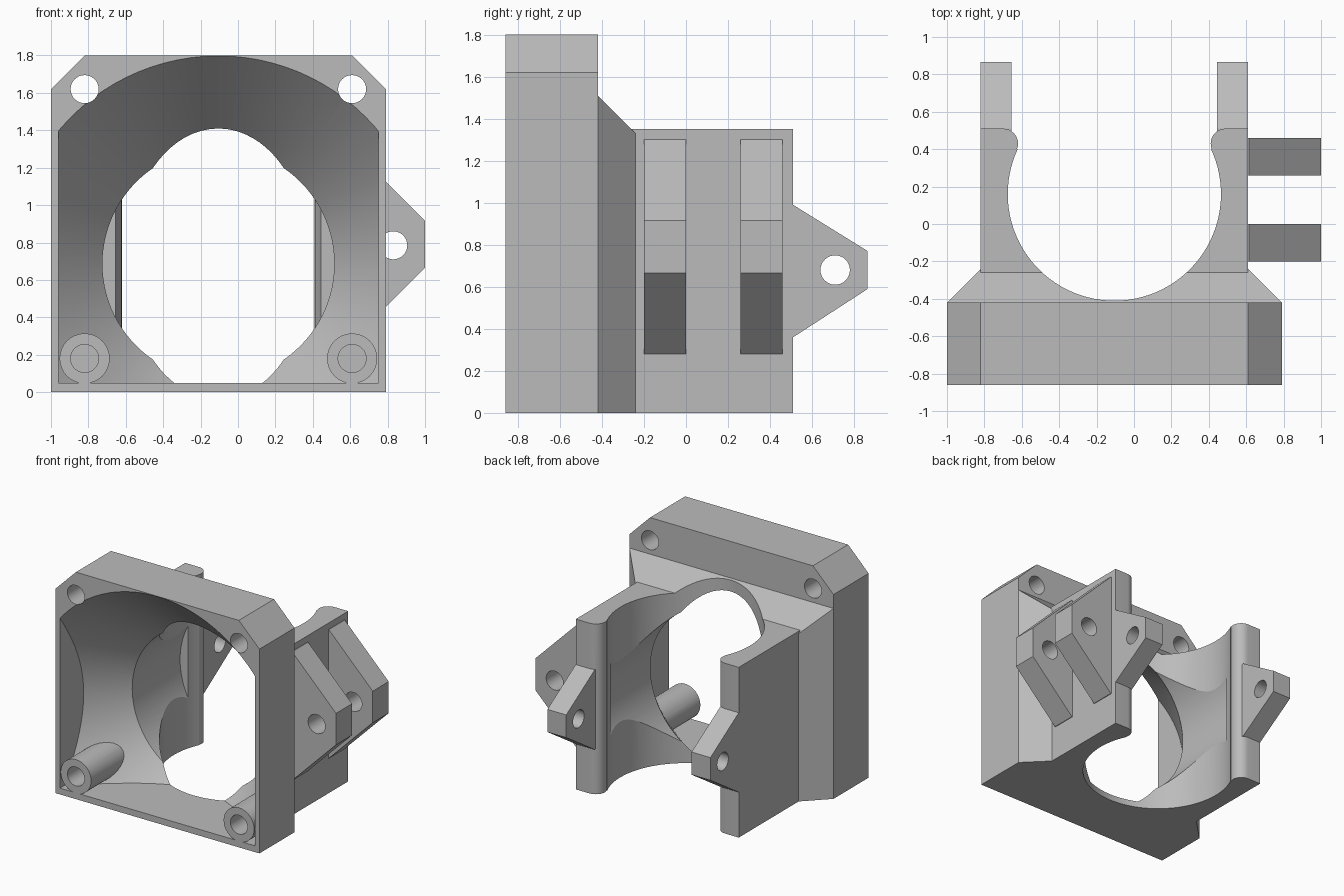
import bpy, bmesh, math
from mathutils import Matrix, Vector

cube = bpy.data.objects.get("Cube")
if cube:
    bpy.data.objects.remove(cube, do_unlink=True)

CX = -0.105            # mirror plane of the duct
CZ = 0.686             # height of the duct axis
FRONT, BACK = -0.86, 0.51
HALF = 0.715           # half width of the rear block

grey = bpy.data.materials.new("plain grey")
grey.use_nodes = True
COLOUR = (0.5, 0.5, 0.5, 1)
grey.diffuse_color = COLOUR
grey.node_tree.nodes["Principled BSDF"].inputs["Base Color"].default_value = COLOUR


def finish(name, bm):
    bmesh.ops.recalc_face_normals(bm, faces=bm.faces[:])
    mesh = bpy.data.meshes.new(name)
    bm.to_mesh(mesh)
    bm.free()
    mesh.materials.append(grey)
    obj = bpy.data.objects.new(name, mesh)
    bpy.context.scene.collection.objects.link(obj)
    return obj


def prism(name, outline, axis, start, end):
    """Extrude a 2D outline along x, y or z."""
    place = {"x": lambda a, b: (start, a, b),
             "y": lambda a, b: (a, start, b),
             "z": lambda a, b: (a, b, start)}[axis]
    bm = bmesh.new()
    face = bm.faces.new([bm.verts.new(place(a, b)) for a, b in outline])
    moved = bmesh.ops.extrude_face_region(bm, geom=[face])["geom"]
    step = Vector([(end - start) if axis == k else 0 for k in "xyz"])
    bmesh.ops.translate(bm, vec=step, verts=[v for v in moved if isinstance(v, bmesh.types.BMVert)])
    return finish(name, bm)


def circle(a, b, r, n=32):
    return [(a + r * math.cos(2 * math.pi * i / n), b + r * math.sin(2 * math.pi * i / n)) for i in range(n)]


def rect(a0, a1, b0, b1):
    return [(a0, b0), (a1, b0), (a1, b1), (a0, b1)]


def combine(target, tool, operation):
    """Apply a boolean and discard the tool."""
    tool.hide_render = True
    mod = target.modifiers.new("combine", "BOOLEAN")
    mod.operation, mod.solver, mod.object = operation, "EXACT", tool
    bpy.context.view_layer.update()
    graph = bpy.context.evaluated_depsgraph_get()
    mesh = bpy.data.meshes.new_from_object(target.evaluated_get(graph))
    target.modifiers.clear()
    target.data = mesh
    bpy.data.objects.remove(tool, do_unlink=True)


# Front plate with chamfered upper corners
W, H, C = 0.895, 1.8, 0.18
body = prism("fan_duct", [(CX - W, 0), (CX + W, 0), (CX + W, H - C), (CX + W - C, H),
                          (CX - W + C, H), (CX - W, H - C)], "y", FRONT, -0.42)

# Tapered collar behind the plate
bm = bmesh.new()
for y, half, top in ((-0.42, W, 1.51), (-0.24, HALF, 1.33)):
    for x, z in rect(CX - half, CX + half, 0, top):
        bm.verts.new((x, y, z))
bmesh.ops.convex_hull(bm, input=bm.verts[:])
combine(body, finish("collar", bm), "UNION")

# Rear block
combine(body, prism("rear_block", rect(CX - HALF, CX + HALF, -0.42, BACK), "z", 0, 1.35), "UNION")

# Funnel that narrows to a round tunnel, with flat sides and floor
bm = bmesh.new()
rings = []
SLOPE = (1.112 - 0.62) / (-0.29 - FRONT)
for y, r in ((FRONT - 0.1, 1.112 + 0.1 * SLOPE), (-0.29, 0.62), (0.31, 0.62)):
    rings.append([bm.verts.new((x, y, z)) for x, z in circle(CX, CZ, r, 96)])
for near, far in zip(rings, rings[1:]):
    for i in range(96):
        bm.faces.new((near[i - 1], near[i], far[i], far[i - 1]))
bm.faces.new(rings[0])
bm.faces.new(rings[-1])
funnel = finish("funnel_cutter", bm)
combine(funnel, prism("funnel_limits", rect(CX - 0.855, CX + 0.855, 0.05, 2.5), "y", -2, 1), "INTERSECT")
combine(body, funnel, "DIFFERENCE")

# Upright round bore and its opening at the back
combine(body, prism("bore_cutter", circle(CX, 0.16, 0.57, 96), "z", -0.2, 2), "DIFFERENCE")
combine(body, prism("gap_cutter", rect(CX - 0.595, CX + 0.595, 0.4, 0.8), "z", -0.2, 2), "DIFFERENCE")

for side in (-1, 1):
    # Rounded lip beside the rear opening
    combine(body, prism("lip", circle(CX + side * 0.595, 0.43, 0.08), "z", 0, 1.35), "UNION")
    # Rear ear with a cross hole
    ear = prism("rear_ear", [(0.45, 0.99), (BACK, 0.99), (0.865, 0.77), (0.865, 0.59), (BACK, 0.36), (0.45, 0.36)],
                "x", CX + side * 0.55, CX + side * HALF)
    combine(ear, prism("ear_hole", circle(0.71, 0.68, 0.07), "x", -2, 2), "DIFFERENCE")
    combine(body, ear, "UNION")
    # Screw boss with a blind hole, and a through hole above it
    x = CX + side * HALF
    combine(body, prism("boss", circle(x, 0.18, 0.134), "y", FRONT, -0.43), "UNION")
    combine(body, prism("boss_hole", circle(x, 0.18, 0.075), "y", -1, -0.46), "DIFFERENCE")
    combine(body, prism("plate_hole", circle(x, 1.62, 0.075), "y", -1, -0.3), "DIFFERENCE")

# Pair of hinge ears on the left side
for y in (-0.2, 0.26):
    ear = prism("side_ear", [(0.58, 0.28), (0.615, 0.28), (1, 0.665), (1, 0.915), (0.615, 1.3), (0.58, 1.3)],
                "y", y, y + 0.2)
    combine(ear, prism("side_hole", circle(0.83, 0.785, 0.075), "y", -2, 2), "DIFFERENCE")
    combine(body, ear, "UNION")

# Smooth the round surfaces, keep edges sharp
bpy.ops.object.select_all(action="DESELECT")
body.select_set(True)
bpy.context.view_layer.objects.active = body
bpy.ops.object.shade_smooth_by_angle(angle=math.radians(20))
